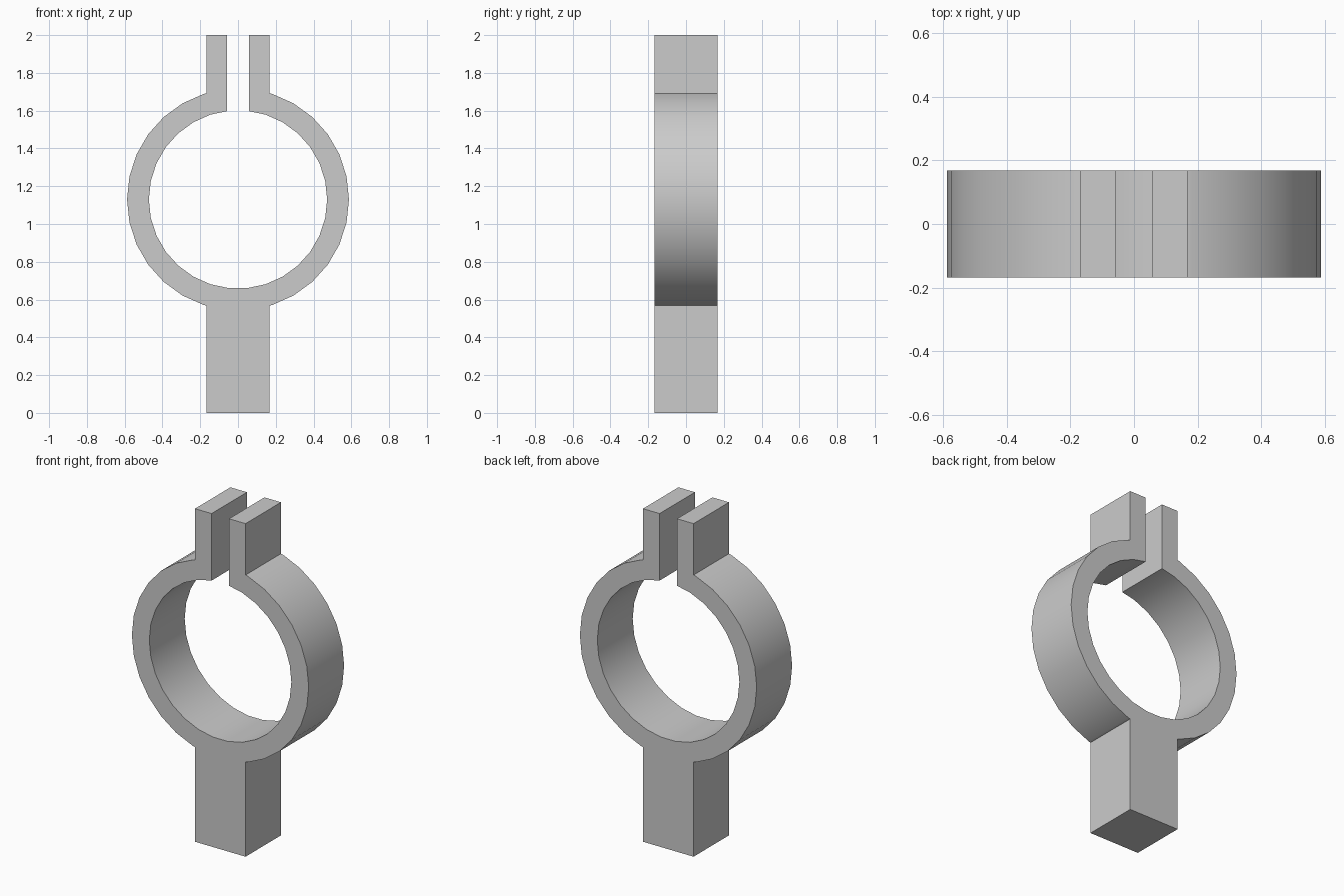
import bpy, bmesh
from math import cos, sin, radians

if "Cube" in bpy.data.objects:
    bpy.data.objects.remove(bpy.data.objects["Cube"])

CENTER_Z = 1.13
OUTER, INNER = 0.5875, 0.472
HALF = 0.168      # half width of stem and half depth of the part
GAP = 0.058       # half width of the clamp slot
STEP = 12         # degrees per ring facet


def ring_point(radius, angle):
    return (radius * cos(radians(angle)), CENTER_Z + radius * sin(radians(angle)))


def ring_at_x(radius, x):
    """Height above the ring centre of the facet from 72 to 84 degrees."""
    x0, z0 = ring_point(radius, 72)
    x1, z1 = ring_point(radius, 84)
    return z0 + (z1 - z0) * (x - x0) / (x1 - x0) - CENTER_Z


# Right half of the outline, from the stem foot up to the slot, then round the bore
join = ring_at_x(OUTER, HALF)
half = [(HALF, 0), (HALF, CENTER_Z - join)]
half += [ring_point(OUTER, a) for a in range(-72, 73, STEP)]
half += [(HALF, CENTER_Z + join), (HALF, 2), (GAP, 2),
         (GAP, CENTER_Z + ring_at_x(INNER, GAP))]
half += [ring_point(INNER, a) for a in range(72, -85, -STEP)]
outline = half + [(-x, z) for x, z in reversed(half)]

# Extrude the outline through the depth
bm = bmesh.new()
face = bm.faces.new([bm.verts.new((x, -HALF, z)) for x, z in outline])
extruded = bmesh.ops.extrude_face_region(bm, geom=[face], use_keep_orig=True)
moved = [v for v in extruded["geom"] if isinstance(v, bmesh.types.BMVert)]
bmesh.ops.translate(bm, verts=moved, vec=(0, 2 * HALF, 0))
bmesh.ops.recalc_face_normals(bm, faces=bm.faces)
mesh = bpy.data.meshes.new("split_ring_clamp")
bm.to_mesh(mesh)
bm.free()

# Plain grey material
grey = bpy.data.materials.new("light grey")
grey.use_nodes = True
color = (0.6, 0.6, 0.6, 1)
grey.diffuse_color = color
grey.node_tree.nodes["Principled BSDF"].inputs["Base Color"].default_value = color
mesh.materials.append(grey)

clamp = bpy.data.objects.new("split_ring_clamp", mesh)
bpy.context.collection.objects.link(clamp)
bpy.context.view_layer.objects.active = clamp
clamp.select_set(True)
bpy.ops.object.shade_smooth_by_angle(angle=radians(20))
